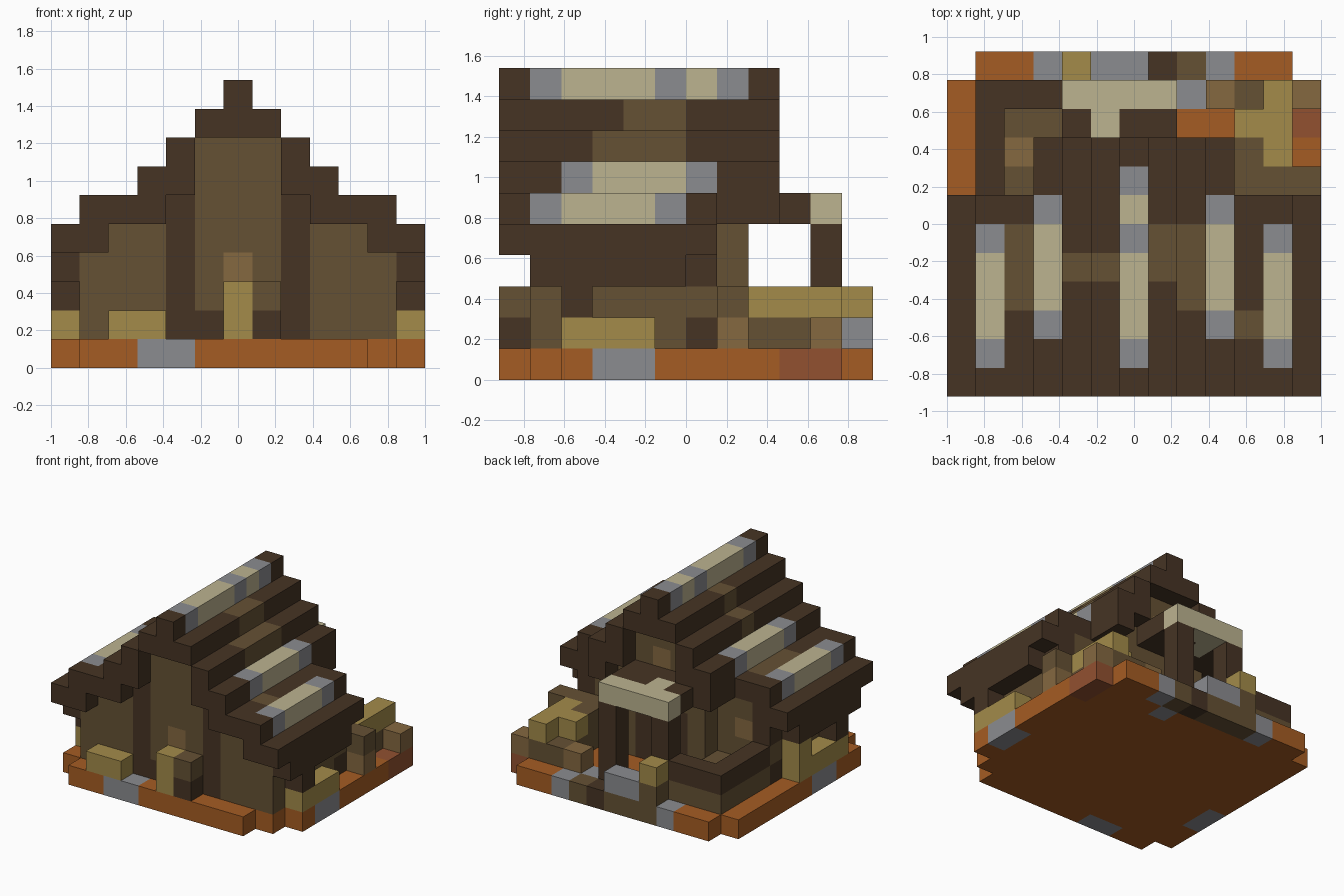
import bpy
import bmesh
from mathutils import Vector

cube = bpy.data.objects.get("Cube")
if cube:
    bpy.data.objects.remove(cube, do_unlink=True)

UNIT = 2 / 13
ORIGIN = Vector((-1, -6 * UNIT, 0))
parts = {}


def linear(v):
    v /= 255
    return v / 12.92 if v < 0.04 else ((v + 0.055) / 1.055) ** 2.4


def material(name, *rgb):
    mat = bpy.data.materials.new(name)
    mat.use_nodes = True
    color = [linear(v) for v in rgb] + [1]
    mat.diffuse_color = color
    bsdf = next(n for n in mat.node_tree.nodes if n.type == 'BSDF_PRINCIPLED')
    bsdf.inputs["Base Color"].default_value = color
    return mat


palette = {
    "dark": material("dark timber", 70, 52, 36),
    "brown": material("brown wall", 101, 81, 52),
    "tan": material("light brown", 133, 104, 64),
    "gold": material("straw gold", 163, 139, 74),
    "orange": material("orange earth", 165, 92, 35),
    "red": material("red earth", 146, 81, 48),
    "cream": material("cream thatch", 188, 179, 144),
    "grey": material("grey stone", 139, 140, 144),
}
names = list(palette)


def span(r):
    return range(r[0], r[-1] + 1) if isinstance(r, tuple) else (r,)


def fill(part, color, xs, ys, zs):
    """Fill a block of grid cells; a later block repaints an earlier one."""
    cells = parts.setdefault(part, {})
    for x in span(xs):
        for y in span(ys):
            for z in span(zs):
                cells[x, y, z] = color


def both(part, color, x, ys, zs):
    for column in (x, 12 - x):
        fill(part, color, column, ys, zs)


# Ground slab with stepped corners and stones
fill("ground", "orange", (1, 10), 0, 0)
fill("ground", "orange", (0, 11), 1, 0)
fill("ground", "orange", (0, 12), (2, 10), 0)
fill("ground", "orange", (1, 11), 11, 0)
fill("ground", "grey", (3, 4), 0, 0)
both("ground", "grey", 0, (3, 4), 0)
fill("ground", "red", 12, (9, 10), 0)
fill("ground", "brown", (4, 8), 11, 0)
fill("ground", "dark", 7, 11, 0)
both("ground", "grey", 3, 11, 0)
fill("ground", "grey", 8, 10, 0)

# House walls, filled up to the underside of the roof
for x, top in enumerate((3, 4, 4, 5, 7, 7), start=1):
    both("walls", "brown", x, (1, 6), (1, top))
both("walls", "brown", 4, 7, (1, 5))
fill("walls", "brown", (5, 7), 7, (1, 7))
both("walls", "dark", 4, 1, (1, 5))
fill("walls", "dark", 5, 1, 1)
fill("walls", "tan", 6, 1, 3)
fill("walls", "tan", 6, 7, 6)
fill("walls", "tan", 2, 6, 3)
both("walls", "dark", 1, 6, (1, 3))
both("walls", "brown", 1, 6, 2)
fill("walls", "dark", (5, 7), 7, (1, 3))

# Stepped roof: one beam per column, mirrored
for x, (low, high) in enumerate(((4, 4), (4, 5), (5, 5), (5, 6), (6, 7), (8, 8), (8, 9))):
    both("roof", "dark", x, (0, 8 if x > 2 else 6), (low, high))
both("roof", "dark", 0, (1, 5), 3)
for x, start, end, z in ((1, 1, 5, 5), (3, 2, 6, 6), (6, 1, 7, 9)):
    both("roof", "cream", x, (start, end), z)
    both("roof", "grey", x, start, z)
    both("roof", "grey", x, end, z)
fill("roof", "grey", 6, 5, 9)

# Worn brown patches on the roof
fill("roof", "brown", 2, (3, 5), 5)
fill("roof", "brown", 10, 2, 5)
fill("roof", "brown", 4, 4, 7)
fill("roof", "brown", 5, 4, 8)
fill("roof", "brown", 7, (4, 5), 8)
fill("roof", "brown", 8, (3, 5), 7)

# Back porch
fill("porch_roof", "dark", (4, 7), (8, 9), 5)
fill("porch_roof", "cream", (4, 7), 10, 5)
fill("porch_roof", "cream", 5, 9, 5)
for x in (4, 7):
    fill("porch_posts", "dark", x, 10, (1, 4))

# Walled yard behind the house
fill("yard_wall", "brown", 1, (7, 10), 1)
fill("yard_wall", "brown", (1, 3), 10, 1)
fill("yard_wall", "dark", 1, (7, 10), 2)
fill("yard_wall", "dark", (1, 3), 10, 2)
fill("yard_floor", "brown", (2, 3), (7, 9), 1)
fill("yard_floor", "tan", 2, 8, 1)

# Blocks and straw behind the house
fill("back_blocks", "brown", (10, 12), 7, (1, 2))
fill("back_blocks", "tan", 12, 7, 1)
fill("back_blocks", "brown", 10, 8, (1, 2))
fill("back_blocks", "brown", (10, 11), (8, 10), 1)
fill("back_blocks", "tan", 9, 10, 1)
fill("back_blocks", "tan", 12, 10, 1)
fill("back_straw", "gold", 11, (8, 10), 2)
fill("back_straw", "gold", 10, 9, 2)
fill("back_stones", "grey", (5, 6), 11, 1)
fill("back_stones", "brown", 4, 11, 1)
fill("back_stones", "gold", 4, 11, 2)

# Straw and blocks along the front and sides
fill("front_straw", "gold", (2, 3), 0, 1)
fill("front_straw", "gold", 6, 0, (1, 2))
fill("front_block", "dark", 7, 0, 1)
fill("front_block", "brown", 7, 0, 2)
both("side_straw", "gold", 0, (2, 4), 1)
both("side_straw", "dark", 0, 2, 2)
fill("side_straw", "gold", 0, 5, (1, 2))

occupied = set().union(*parts.values())
SIDES = [(axis, sign) for axis in range(3) for sign in (0, 1)]


def build(name, cells):
    """Make one object from the outer faces of its cells."""
    bm = bmesh.new()
    verts = {}

    def vert(p):
        if p not in verts:
            verts[p] = bm.verts.new(ORIGIN + Vector(p) * UNIT)
        return verts[p]

    for cell, color in cells.items():
        for axis, sign in SIDES:
            beside = list(cell)
            beside[axis] += 2 * sign - 1
            if tuple(beside) in occupied:
                continue
            ring = []
            for a, b in ((0, 0), (1, 0), (1, 1), (0, 1)):
                corner = list(cell)
                corner[axis] += sign
                corner[(axis + 1) % 3] += a
                corner[(axis + 2) % 3] += b
                ring.append(vert(tuple(corner)))
            face = bm.faces.new(ring if sign else ring[::-1])
            face.material_index = names.index(color)
    bmesh.ops.dissolve_limit(bm, angle_limit=0.01, verts=bm.verts[:],
                             edges=bm.edges[:], delimit={'MATERIAL'})
    mesh = bpy.data.meshes.new(name)
    for mat in palette.values():
        mesh.materials.append(mat)
    bm.to_mesh(mesh)
    bm.free()
    obj = bpy.data.objects.new(name, mesh)
    bpy.context.collection.objects.link(obj)


for part, cells in parts.items():
    build(part, cells)
